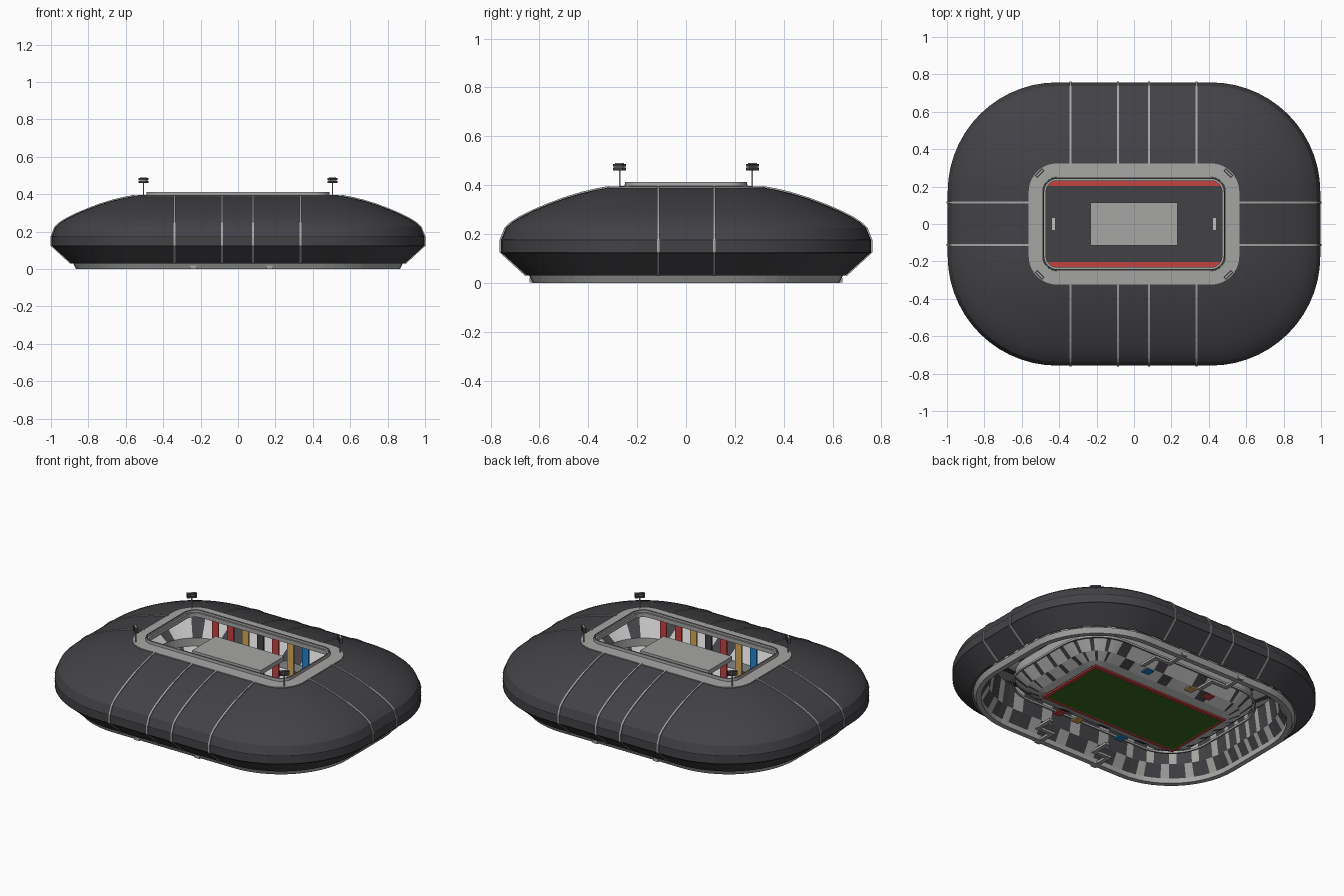
import bpy, bmesh, math
from mathutils import Matrix, Vector

cube = bpy.data.objects.get("Cube")
if cube:
    bpy.data.objects.remove(cube)


def material(name, *rgb):
    m = bpy.data.materials.new(name)
    m.use_nodes = True
    m.diffuse_color = (*rgb, 1)
    m.node_tree.nodes["Principled BSDF"].inputs["Base Color"].default_value = (*rgb, 1)
    return m


CHARCOAL = material("charcoal", .055, .054, .061)
GREY = material("light grey", .38, .38, .375)
STAND = material("pale grey", .52, .52, .52)
BLACK = material("near black", .02, .02, .022)
RED = material("red", .55, .055, .055)
GREEN = material("grass green", .042, .15, .012)
YELLOW = material("yellow", .68, .41, .11)
BLUE = material("blue", .015, .23, .62)


def make(name, bm, *mats, smooth=False):
    bmesh.ops.recalc_face_normals(bm, faces=bm.faces)
    me = bpy.data.meshes.new(name)
    bm.to_mesh(me)
    bm.free()
    for m in mats:
        me.materials.append(m)
    ob = bpy.data.objects.new(name, me)
    bpy.context.collection.objects.link(ob)
    if smooth:
        bpy.ops.object.select_all(action='DESELECT')
        ob.select_set(True)
        bpy.context.view_layer.objects.active = ob
        bpy.ops.object.shade_smooth_by_angle(angle=math.radians(20))
    return ob


def box(name, centre, size, mat, turn=0):
    bm = bmesh.new()
    bmesh.ops.create_cube(bm, size=1, matrix=Matrix.Translation(centre)
                          @ Matrix.Rotation(turn, 4, 'Z') @ Matrix.Diagonal((*size, 1)))
    return make(name, bm, mat)


HALF_X, HALF_Y, RADIUS = .996, .757, .585


def outline(d, arc=14, straight=12):
    """Rounded rectangle lying d inside the widest line of the bowl."""
    hx, hy, r = HALF_X - d, HALF_Y - d, max(RADIUS - d, .03)
    corners = []
    for k, (sx, sy) in enumerate([(1, 1), (-1, 1), (-1, -1), (1, -1)]):
        c = Vector((sx * (hx - r), sy * (hy - r)))
        corners.append([c + r * Vector((math.cos(a), math.sin(a)))
                        for a in [(k + i / arc) * math.pi / 2 for i in range(arc + 1)]])
    pts = []
    for k, pc in enumerate(corners):
        nxt = corners[(k + 1) % 4][0]
        pts += pc + [pc[-1].lerp(nxt, i / straight) for i in range(1, straight)]
    return pts


def loft(name, profile, *mats, rule=None, closed=False, smooth=False):
    """Skin a profile of (inset, height) pairs around the bowl."""
    bm = bmesh.new()
    rings = [[bm.verts.new((p.x, p.y, z)) for p in outline(d)] for d, z in profile]
    pairs = list(zip(rings, rings[1:]))
    if closed:
        pairs.append((rings[-1], rings[0]))
    for row, (a, b) in enumerate(pairs):
        n = len(a)
        for i in range(n):
            f = bm.faces.new((a[i], a[(i + 1) % n], b[(i + 1) % n], b[i]))
            if rule:
                f.material_index = rule(row, i)
    return make(name, bm, *mats, smooth=smooth)


def rib(name, profile, place):
    """Raised strip over the shell; place(inset, across) gives x and y."""
    bm = bmesh.new()
    rows = []
    for d, z in profile:
        out = Vector((d - .45, z - .15)).normalized() * .006
        rows.append([bm.verts.new((*place(e, w), h)) for e, h, w in (
            (d, z, -.005), (d + out.x, z + out.y, -.005),
            (d + out.x, z + out.y, .005), (d, z, .005))])
    for a, b in zip(rows, rows[1:]):
        for i in range(4):
            j = (i + 1) % 4
            bm.faces.new((a[i], a[j], b[j], b[i]))
    for end in (rows[0], rows[-1]):
        bm.faces.new(end)
    return make(name, bm, GREY)


# Outer shell, plinth and the dark seam lines
SHELL = [(.105, .03), (0, .125), (0, .175), (.02, .225), (.045, .248), (.08, .27),
         (.13, .295), (.19, .32), (.26, .346), (.33, .367), (.39, .381), (.44, .39)]
loft("outer_shell", SHELL, CHARCOAL, smooth=True)
loft("plinth", [(.13, 0), (.115, .03), (.16, .03), (.16, 0)], GREY, closed=True)
for z in (.125, .175):
    loft("shell_seam", [(-.001, z - .002), (-.001, z + .002)], BLACK)

# Roof collar with a raised frame round the opening
loft("roof_collar", [(.433, .385), (.433, .394), (.507, .396), (.507, .38)], GREY, closed=True)
loft("opening_frame", [(.505, .38), (.507, .413), (.516, .413), (.516, .4), (.526, .4),
                       (.526, .375)], GREY, closed=True)
loft("frame_groove", [(.51, .4135), (.514, .4135)], BLACK)

# Seating: two tiers with dark blocks, a gangway wall and rails
loft("lower_tier", [(.53, .01), (.48, .025), (.42, .055), (.35, .115)], STAND, CHARCOAL,
     rule=lambda row, i: int((i + row) % 4 == 0 and row > 0))
loft("gangway_wall", [(.35, .115), (.35, .165)], GREY)
loft("upper_tier", [(.35, .165), (.28, .205), (.21, .25), (.15, .285)], STAND, CHARCOAL,
     rule=lambda row, i: int((i // 2 + row // 2) % 3 == 0))
loft("concourse_wall", [(.16, .03), (.2, .1), (.22, .235)], GREY, CHARCOAL,
     rule=lambda row, i: int((i + row) % 3 > 0))
loft("gangway_rail", [(.34, .09), (.33, .09), (.33, .102), (.34, .102)], GREY, closed=True)

# Roof ribs following the shell profile
for s in (-1, 1):
    for x in (-.34, -.085, .08, .335):
        rib("long_side_rib", SHELL, lambda d, w: (x + w, s * (HALF_Y - d)))
    for y in (-.113, .115):
        rib("end_rib", SHELL, lambda d, w: (s * (HALF_X - d), y + w))

# Pitch on its red surround, with a dark cover and goals
box("red_surround", (0, 0, .007), (.945, .462, .01), RED)
box("pitch", (0, 0, .005), (.905, .418, .008), GREEN)
box("pitch_cover", (0, 0, .015), (.95, .408, .006), CHARCOAL)
for s in (-1, 1):
    box("goal", (s * .43, 0, .032), (.02, .07, .028), STAND)

# Hanging panel over the centre
box("hanging_panel", (0, 0, .341), (.465, .23, .028), GREY)

# Coloured banners and seat blocks, the two sides turned half round
BANNERS = [RED, RED, YELLOW, CHARCOAL, RED, YELLOW, BLUE]
for s in (-1, 1):
    for i, mat in enumerate(BANNERS):
        box("banner", (s * (-.335 + .102 * i), s * .262, .21), (.044, .006, .31), mat)
    for x, mat in ((-.26, RED), (-.13, YELLOW), (.18, BLUE)):
        box("seat_block", (s * x, s * .335, .03), (.05, .05, .008), mat)

# Floodlight masts on the collar corners
for sx in (-1, 1):
    for sy in (-1, 1):
        x, y, turn = sx * .505, sy * .272, -sx * sy * math.pi / 4
        box("mast", (x, y, .43), (.006, .006, .09), GREY)
        for z in (.466, .481):
            box("floodlight", (x, y, z), (.056, .02, .011), CHARCOAL, turn)
        box("floodlight_top", (x, y, .488), (.046, .008, .004), GREY, turn)
        box("floodlight_back", (x, y, .474), (.05, .01, .02), GREY, turn)

# Service ducts stepping in under the long sides
for s in (-1, 1):
    for x in (-.24, .17):
        box("duct_outer", (x, s * .575, .008), (.026, .13, .014), GREY)
        box("duct_cross", (x + .05, s * .51, .008), (.126, .024, .014), GREY)
        box("duct_inner", (x + .1, s * .45, .008), (.026, .11, .014), GREY)
        box("duct_mouth", (x, s * .632, .01), (.035, .016, .018), GREY)
